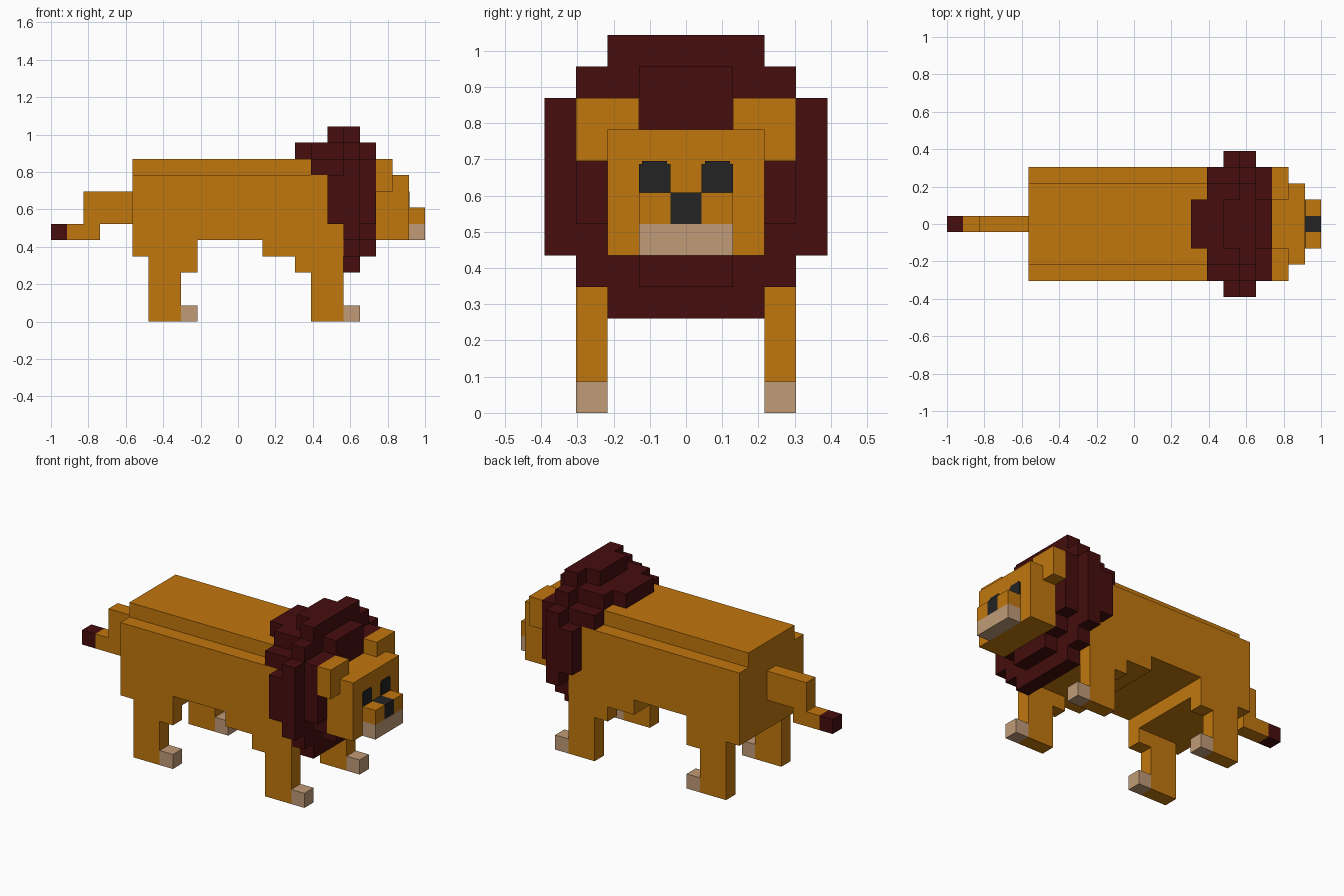
import bpy
import bmesh
from mathutils import Vector

cube = bpy.data.objects.get("Cube")
if cube:
    bpy.data.objects.remove(cube, do_unlink=True)

U = 2 / 23          # size of one block
X_MID = 11.5        # blocks from the tail tip to the centre


def make_material(name, rgb):
    mat = bpy.data.materials.new(name)
    mat.use_nodes = True
    color = (*rgb, 1)
    mat.diffuse_color = color
    bsdf = next(n for n in mat.node_tree.nodes if n.type == 'BSDF_PRINCIPLED')
    bsdf.inputs["Base Color"].default_value = color
    bsdf.inputs["Roughness"].default_value = 0.9
    return mat


FUR = make_material("golden fur", (0.533, 0.184, 0.004))
MANE = make_material("dark red mane", (0.061, 0.004, 0.004))
TAN = make_material("pale tan", (0.533, 0.328, 0.184))
DARK = make_material("charcoal", (0.017, 0.017, 0.017))


def extrude(name, points, offset, mat):
    """Closed outline (block units) swept along an offset into a solid."""
    bm = bmesh.new()
    place = lambda p: Vector((p[0] - X_MID, p[1], p[2])) * U
    face = bm.faces.new([bm.verts.new(place(p)) for p in points])
    swept = bmesh.ops.extrude_face_region(bm, geom=[face], use_keep_orig=True)
    verts = [v for v in swept["geom"] if isinstance(v, bmesh.types.BMVert)]
    bmesh.ops.translate(bm, verts=verts, vec=Vector(offset) * U)
    bmesh.ops.recalc_face_normals(bm, faces=bm.faces)
    mesh = bpy.data.meshes.new(name)
    bm.to_mesh(mesh)
    bm.free()
    mesh.materials.append(mat)
    obj = bpy.data.objects.new(name, mesh)
    bpy.context.collection.objects.link(obj)
    return obj


def side_profile(name, outline, y0, y1, mat):
    """Outline in x, z swept across the width."""
    return extrude(name, [(x, y0, z) for x, z in outline], (0, y1 - y0, 0), mat)


def front_profile(name, outline, x0, x1, mat):
    """Outline in y, z swept along the length."""
    return extrude(name, [(x0, y, z) for y, z in outline], (x1 - x0, 0, 0), mat)


def box(name, x0, x1, y0, y1, z0, z1, mat):
    return side_profile(name, [(x0, z0), (x1, z0), (x1, z1), (x0, z1)], y0, y1, mat)


# Torso with stepped belly, and the raised back
side_profile("torso", [(5, 4), (9, 4), (9, 5), (13, 5), (13, 4), (18, 4),
                       (18, 6), (17, 6), (17, 9), (5, 9)], -3.5, 3.5, FUR)
box("raised_back", 5, 16, -2.5, 2.5, 9, 10, FUR)

# Legs and paws on both sides
rear_leg = [(6, 0), (8, 0), (8, 3), (9, 3), (9, 4), (6, 4)]
front_leg = [(16, 0), (18, 0), (18, 4), (15, 4), (15, 3), (16, 3)]
for side, y0 in (("left", 2.5), ("right", -3.5)):
    side_profile("rear_leg_" + side, rear_leg, y0, y0 + 1, FUR)
    side_profile("front_leg_" + side, front_leg, y0, y0 + 1, FUR)
    box("rear_paw_" + side, 8, 9, y0, y0 + 1, 0, 1, TAN)
    box("front_paw_" + side, 18, 19, y0, y0 + 1, 0, 1, TAN)

# Tail
side_profile("tail", [(1, 5), (3, 5), (3, 6), (5, 6), (5, 8), (2, 8), (2, 6), (1, 6)],
             -0.5, 0.5, FUR)
box("tail_tuft", 0, 1, -0.5, 0.5, 5, 6, MANE)

# Mane: one-block slices from back to front (start x, lowest z, half width of each row)
mane_slices = [
    (15, 10, [1.5]),
    (16, 9, [3.5, 2.5]),
    (17, 6, [4.5] * 3 + [3.5, 2.5, 1.5]),
    (18, 3, [2.5, 3.5] + [4.5] * 5 + [3.5, 2.5]),
    (19, 4, [1.5, 2.5] + [3.5] * 4 + [1.5]),
]
for i, (x, z, widths) in enumerate(mane_slices):
    half = []
    for row, w in enumerate(widths):
        if row and widths[row - 1] == w:
            half[-1] = (w, z + row + 1)
        else:
            half += [(w, z + row), (w, z + row + 1)]
    outline = half + [(-y, h) for y, h in reversed(half)]
    front_profile(f"mane_slice_{i + 1}", outline, x, x + 1, MANE)

# Head, muzzle and nose
box("head", 20, 22, -2.5, 2.5, 5, 9, FUR)
box("chin", 22, 23, -1.5, 1.5, 5, 6, TAN)
box("nose", 22, 23, -0.5, 0.5, 6, 7, DARK)

# Ears, cheeks and eyes on both sides
ear = [(1.5, 9), (2.5, 9), (2.5, 8), (3.5, 8), (3.5, 10), (1.5, 10)]
eye = [(0.5, 7), (1.5, 7), (1.5, 7.9), (1.4, 7.9), (1.4, 8), (0.6, 8), (0.6, 7.9), (0.5, 7.9)]
for side, s in (("left", 1), ("right", -1)):
    front_profile("ear_" + side, [(s * y, z) for y, z in ear], 20, 21, FUR)
    front_profile("eye_" + side, [(s * y, z) for y, z in eye], 22, 22.05, DARK)
    box("cheek_" + side, 22, 23, s * 0.5, s * 1.5, 6, 7, FUR)
